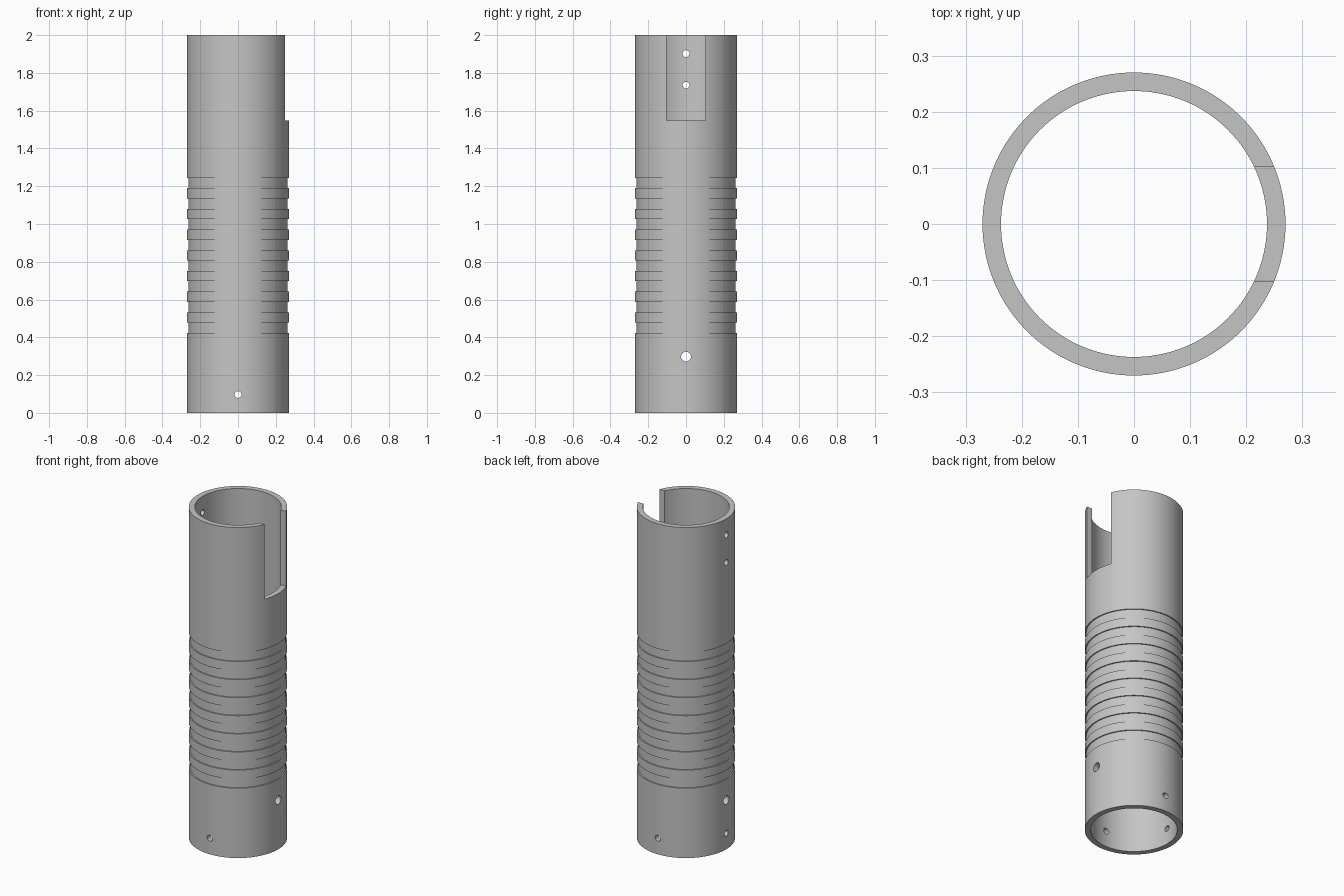
import bpy, bmesh, math
from mathutils import Matrix

if "Cube" in bpy.data.objects:
    bpy.data.objects.remove(bpy.data.objects["Cube"])

R_OUT, R_IN, R_GROOVE, HEIGHT, SEGS = 0.27, 0.237, 0.263, 2.0, 128

grey = bpy.data.materials.new("light grey")
grey.diffuse_color = (0.56, 0.56, 0.56, 1)
grey.use_nodes = True
grey.node_tree.nodes["Principled BSDF"].inputs["Base Color"].default_value = grey.diffuse_color


def add_object(name, bm):
    bmesh.ops.recalc_face_normals(bm, faces=bm.faces)
    mesh = bpy.data.meshes.new(name)
    bm.to_mesh(mesh)
    bm.free()
    mesh.materials.append(grey)
    obj = bpy.data.objects.new(name, mesh)
    bpy.context.collection.objects.link(obj)
    return obj


# Wall profile: inner bore, then outer face with eight shallow grooves
profile = [(R_IN, HEIGHT), (R_IN, 0), (R_OUT, 0)]
for i in range(8):
    z0 = 0.423 + i * 0.1095
    z1 = z0 + 0.055
    profile += [(R_OUT, z0), (R_GROOVE, z0), (R_GROOVE, z1), (R_OUT, z1)]
profile.append((R_OUT, HEIGHT))

# Revolve the closed profile into the tube
bm = bmesh.new()
rings = []
for s in range(SEGS):
    a = 2 * math.pi * s / SEGS
    rings.append([bm.verts.new((r * math.cos(a), r * math.sin(a), z)) for r, z in profile])
n = len(profile)
for s in range(SEGS):
    a, b = rings[s], rings[(s + 1) % SEGS]
    for k in range(n):
        m = (k + 1) % n
        bm.faces.new((a[k], b[k], b[m], a[m]))
tube = add_object("grooved_tube", bm)


def cut(cutter):
    cutter.hide_render = True
    mod = tube.modifiers.new(cutter.name, 'BOOLEAN')
    mod.operation = 'DIFFERENCE'
    mod.solver = 'EXACT'
    mod.object = cutter
    bpy.context.view_layer.objects.active = tube
    bpy.ops.object.modifier_apply(modifier=mod.name)
    bpy.data.objects.remove(cutter)


def cut_hole(name, angle, z, radius):
    """Round radial hole through one wall, at an angle around the tube."""
    bm = bmesh.new()
    place = (Matrix.Rotation(math.radians(angle), 4, 'Z')
             @ Matrix.Translation((0.25, 0, z))
             @ Matrix.Rotation(math.pi / 2, 4, 'Y'))
    bmesh.ops.create_cone(bm, cap_ends=True, segments=32, radius1=radius,
                          radius2=radius, depth=0.2, matrix=place)
    cut(add_object(name, bm))


# Open slot at the top of the right side
bm = bmesh.new()
bmesh.ops.create_cube(bm, size=1, matrix=Matrix.Translation((0.3, 0, 1.797))
                      @ Matrix.Diagonal((0.4, 0.204, 0.5, 1)))
cut(add_object("slot_cutter", bm))

# Screw holes: 0 = right, 90 = back, 180 = left, 270 = front
for angle, z, radius in [(0, 0.298, 0.026), (180, 0.298, 0.026),
                         (180, 1.902, 0.018), (180, 1.735, 0.018),
                         (90, 0.097, 0.018), (180, 0.097, 0.018),
                         (270, 0.097, 0.018)]:
    cut_hole("hole_cutter", angle, z, radius)

# Smooth the round walls, keep the rims and grooves sharp
bpy.ops.object.select_all(action='DESELECT')
tube.select_set(True)
bpy.context.view_layer.objects.active = tube
bpy.ops.object.shade_smooth_by_angle(angle=math.radians(30))
